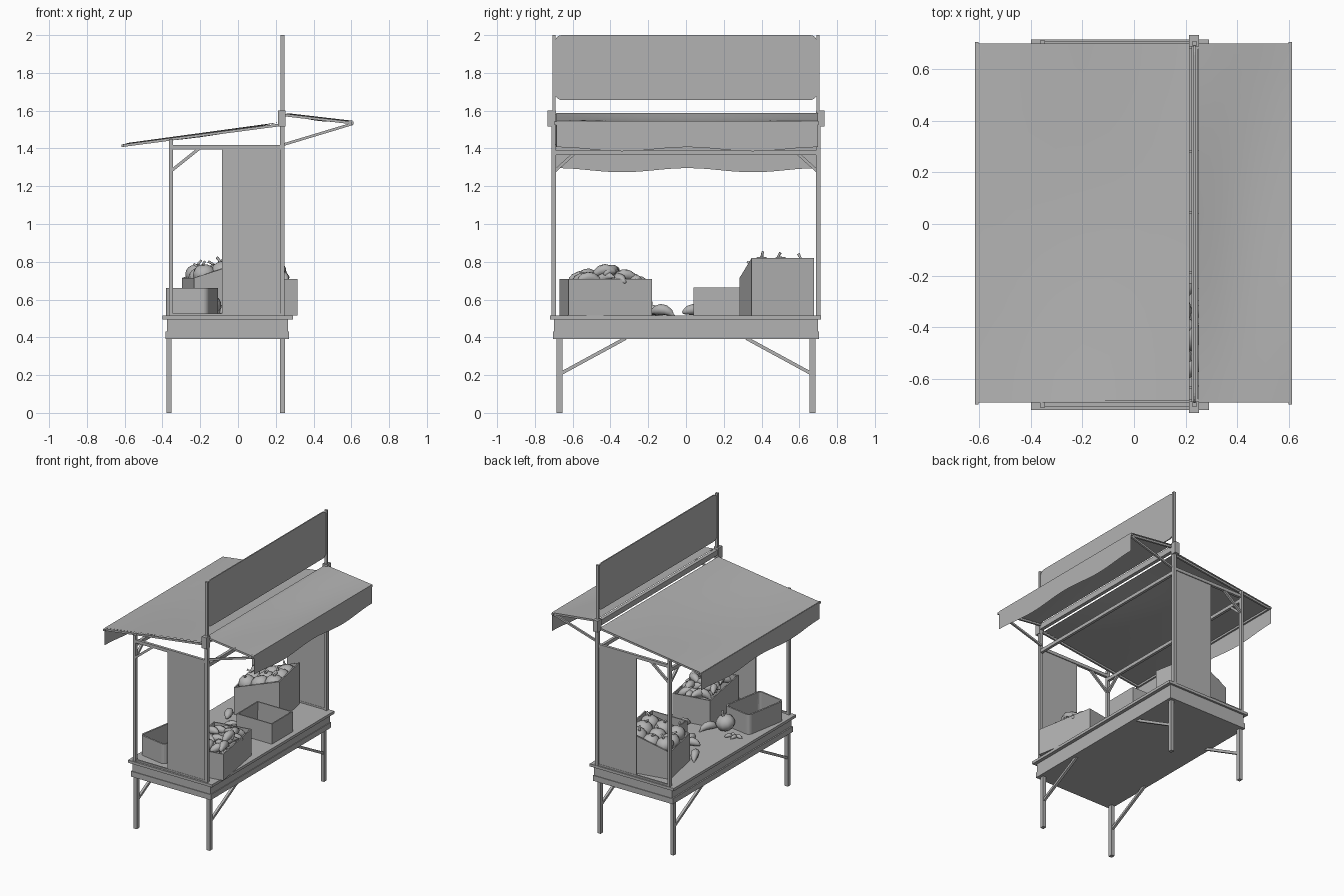
import bpy, bmesh, math, random
from mathutils import Vector, Matrix

if "Cube" in bpy.data.objects:
    bpy.data.objects.remove(bpy.data.objects["Cube"], do_unlink=True)
random.seed(4)

mat = bpy.data.materials.new("plain grey")
mat.use_nodes = True
GREY = (0.45, 0.45, 0.45, 1)
mat.diffuse_color = GREY
mat.node_tree.nodes["Principled BSDF"].inputs["Base Color"].default_value = GREY


def finish(name, bm, smooth=False):
    me = bpy.data.meshes.new(name)
    bm.to_mesh(me)
    bm.free()
    me.materials.append(mat)
    for p in me.polygons:
        p.use_smooth = smooth
    ob = bpy.data.objects.new(name, me)
    bpy.context.scene.collection.objects.link(ob)
    return ob


def box(name, x, y, z):
    """Box given by (min, max) ranges."""
    bm = bmesh.new()
    m = Matrix.Translation([sum(r) / 2 for r in (x, y, z)]) @ \
        Matrix.Diagonal([r[1] - r[0] for r in (x, y, z)] + [1])
    bmesh.ops.create_cube(bm, size=1, matrix=m)
    return finish(name, bm)


def bar(name, a, b, w):
    """Square bar between two points."""
    a, b = Vector(a), Vector(b)
    d = b - a
    bm = bmesh.new()
    m = Matrix.Translation((a + b) / 2) @ d.to_track_quat('Z', 'Y').to_matrix().to_4x4() @ \
        Matrix.Diagonal((w, w, d.length, 1))
    bmesh.ops.create_cube(bm, size=1, matrix=m)
    return finish(name, bm)


def sheet(name, nu, nv, f):
    """Thin cloth from a function of u and v."""
    bm = bmesh.new()
    g = [[bm.verts.new(f(i / nu, j / nv)) for j in range(nv + 1)] for i in range(nu + 1)]
    for i in range(nu):
        for j in range(nv):
            bm.faces.new((g[i][j], g[i + 1][j], g[i + 1][j + 1], g[i][j + 1]))
    return finish(name, bm, True)


def crate(name, cx, cy, w, d, h_left, h_right, turn, bevel=0.0):
    """Open box on the table with walls, top may slope across its width."""
    bm = bmesh.new()
    bmesh.ops.create_cube(bm, size=1, matrix=Matrix.Diagonal((w, d, 1, 1)))
    if bevel:
        up = [e for e in bm.edges if abs(e.verts[0].co.z - e.verts[1].co.z) > 0.5]
        bmesh.ops.bevel(bm, geom=up, offset=bevel, segments=4, affect='EDGES', profile=0.5)
    for v in bm.verts:
        h = h_left + (h_right - h_left) * (v.co.x / w + 0.5)
        v.co.z = TOP + (h if v.co.z > 0 else 0)
    bm.normal_update()
    bmesh.ops.delete(bm, geom=[f for f in bm.faces if f.normal.z > 0.5], context='FACES_ONLY')
    ob = finish(name, bm)
    ob.location = (cx, cy, 0)
    ob.rotation_euler.z = math.radians(turn)
    s = ob.modifiers.new("walls", 'SOLIDIFY')
    s.thickness, s.offset = 0.012, -1
    return ob


def tube(name, pts, radii, sides=8):
    """Round body swept along a bent path in the xz plane."""
    bm = bmesh.new()
    rings = []
    for k, (p, r) in enumerate(zip(pts, radii)):
        t = (pts[min(k + 1, len(pts) - 1)] - pts[max(k - 1, 0)]).normalized()
        n = Vector((-t.z, 0, t.x))
        angs = [2 * math.pi * i / sides for i in range(sides)]
        rings.append([bm.verts.new(p + r * (math.cos(a) * n + math.sin(a) * Vector((0, 1, 0))))
                      for a in angs])
    for a, b in zip(rings, rings[1:]):
        for i in range(sides):
            j = (i + 1) % sides
            bm.faces.new((a[i], a[j], b[j], b[i]))
    bm.faces.new(rings[0])
    bm.faces.new(rings[-1])
    bmesh.ops.recalc_face_normals(bm, faces=bm.faces[:])
    return finish(name, bm, True)


def long_fruit(name, loc, rot, size=0.13):
    pts = [Vector((size * (t - 0.5), 0, -size * 0.9 * (t - 0.5) ** 2))
           for t in (0, .08, .2, .4, .6, .8, .92, 1)]
    ob = tube(name, pts, [size * r for r in (.05, .12, .19, .23, .21, .15, .06, .05)])
    ob.location, ob.rotation_euler = loc, rot
    return ob


def round_fruit(name, loc, r):
    bm = bmesh.new()
    bmesh.ops.create_uvsphere(bm, u_segments=20, v_segments=10, radius=r)
    for v in bm.verts:
        a = math.atan2(v.co.y, v.co.x)
        v.co.x *= 1 + 0.03 * math.cos(10 * a)
        v.co.y *= 1 + 0.03 * math.cos(10 * a)
        v.co.z *= 0.88
    ob = finish(name, bm, True)
    tilt = (random.uniform(-.4, .4), random.uniform(-.4, .4), random.uniform(0, 6))
    ob.location, ob.rotation_euler = loc, tilt
    stem = tube(name + "_stem", [Vector((0, 0, r * .8)), Vector((r * .05, 0, r)),
                                 Vector((r * .3, 0, r * 1.25))], [r * .2, r * .1, r * .12], 6)
    stem.location, stem.rotation_euler = loc, tilt


# Table
TOP = 0.515
BACK, FRONT = -0.355, 0.235
box("table_top", (-.40, .29), (-.72, .715), (.495, TOP))
box("table_apron", (-.375, .265), (-.70, .70), (.43, .495))
box("table_lip", (-.385, .27), (-.705, .705), (.39, .43))
for s, side in ((-1, "right"), (1, "left")):
    for x, end in ((-.365, "far"), (.235, "near")):
        box(f"leg_{end}_{side}", (x - .013, x + .013), (s * .67 - .015, s * .67 + .015), (0, .4))
        bar(f"leg_brace_{end}_{side}", (x, s * .66, .21), (x, s * .32, .395), .018)

    # Upper posts, side beams and braces
    y = s * .70
    box(f"short_post_{side}", (BACK - .01, BACK + .01), (y - .012, y + .012), (TOP, 1.45))
    box(f"tall_post_{side}", (FRONT - .012, FRONT + .012), (y - .012, y + .012), (TOP, 1.6))
    box(f"sign_post_{side}", (FRONT - .01, FRONT + .01), (y - .008, y + .008), (1.6, 2))
    box(f"post_cap_{side}", (.213, .252), (s * .71 - .022, s * .71 + .022), (1.515, 1.6))
    box(f"side_beam_{side}", (BACK, FRONT), (y - .01, y + .01), (1.395, 1.418))
    bar(f"side_brace_{side}", (BACK, y, 1.28), (-.205, y, 1.40), .016)
    bar(f"cross_brace_{side}", (BACK, s * .695, 1.28), (BACK, s * .59, 1.375), .016)
    box(f"side_panel_{side}", (-.085, .228), (y - .004, y + .004), (TOP, 1.41))
    box(f"panel_sill_{side}", (BACK, FRONT), (y - .006, y + .006), (TOP, TOP + .012))

    # Awning arms
    y = s * .685
    bar(f"long_arm_{side}", (.225, y, 1.525), (-.61, y, 1.415), .014)
    bar(f"short_arm_{side}", (.245, y, 1.577), (.605, y, 1.535), .014)
    bar(f"short_arm_strut_{side}", (.24, y, 1.42), (.605, y, 1.53), .014)

# Long rails
for name, x in (("far", BACK), ("near", FRONT)):
    box(f"long_rail_{name}", (x - .01, x + .01), (-.70, .70), (1.365, 1.39))
box("ridge_beam", (.222, .248), (-.70, .70), (1.545, 1.585))
bar("long_awning_rod", (-.61, -.70, 1.415), (-.61, .705, 1.415), .014)
bar("short_awning_rod", (.605, -.70, 1.535), (.605, .705, 1.535), .014)


# Awnings with hanging valances
def awning(name, x0, z0, x1, z1, drop):
    def roof(u, v):
        sag = .022 * math.sin(math.pi * u) * math.sin(math.pi * v)
        return (x0 + (x1 - x0) * u, -.685 + 1.385 * v, z0 + (z1 - z0) * u - sag)

    def valance(u, v):
        y = -.685 + 1.385 * v
        wave = .011 * math.cos(4 * math.pi * v) * u
        return (x1, y, z1 - drop * u + wave)
    sheet(name, 8, 16, roof)
    sheet(name + "_valance", 2, 24, valance)


awning("long_awning", .215, 1.538, -.615, 1.425, .14)
awning("short_awning", .25, 1.588, .612, 1.546, .15)

# Sign board with rounded corners
bm = bmesh.new()
bmesh.ops.create_cube(bm, size=1, matrix=Matrix.Translation((FRONT, 0, 1.828)) @
                      Matrix.Diagonal((.008, 1.39, .345, 1)))
corners = [e for e in bm.edges if abs(e.verts[0].co.x - e.verts[1].co.x) > .005]
bmesh.ops.bevel(bm, geom=corners, offset=.04, segments=5, affect='EDGES', profile=.5)
finish("sign_board", bm)

# Crates
crate("long_fruit_crate", .138, -.425, .28, .447, .195, .195, 10)
crate("empty_crate", .105, .163, .29, .245, .15, .15, 0)
crate("rounded_bin", -.243, -.455, .23, .335, .147, .147, -10, .03)
crate("round_fruit_crate", -.1, .48, .335, .335, .20, .305, 11)

# Piled long fruit
turn = Matrix.Rotation(math.radians(10), 3, 'Z')
for i in range(30):
    px, py = random.uniform(-.085, .085), random.uniform(-.16, .16)
    pile = .685 + .08 * (1 - (py / .18) ** 2) * random.uniform(.3, 1)
    p = turn @ Vector((px, py, 0)) + Vector((.138, -.425, pile))
    long_fruit(f"long_fruit_{i}", p,
               (random.uniform(-.5, .5), random.uniform(-.4, .4), random.uniform(0, 6.3)))

# Piled round fruit
turn = Matrix.Rotation(math.radians(11), 3, 'Z')
for i in range(9):
    px, py = (i % 3 - 1) * .1, (i // 3 - 1) * .1
    p = turn @ Vector((px, py, 0)) + Vector((-.1, .48, .745 + .18 * px + random.uniform(-.01, .01)))
    round_fruit(f"round_fruit_{i}", p, random.uniform(.058, .066))

# Loose fruit on the table
round_fruit("loose_round_fruit", (-.155, -.24, .575), .065)
for i, (x, y, a) in enumerate(((-.05, -.18, 1), (-.1, .09, .3), (-.24, .24, 2), (.12, -.12, 1.3),
                               (-.07, .05, 1.8))):
    long_fruit(f"loose_long_fruit_{i}", (x, y, .547), (.2, .15, a))
for i in range(4):
    long_fruit(f"small_pepper_{i}", (-.29 + .02 * i, -.2 + .025 * (i % 2), .525),
               (0, 0, 1.3 * i), .06)
